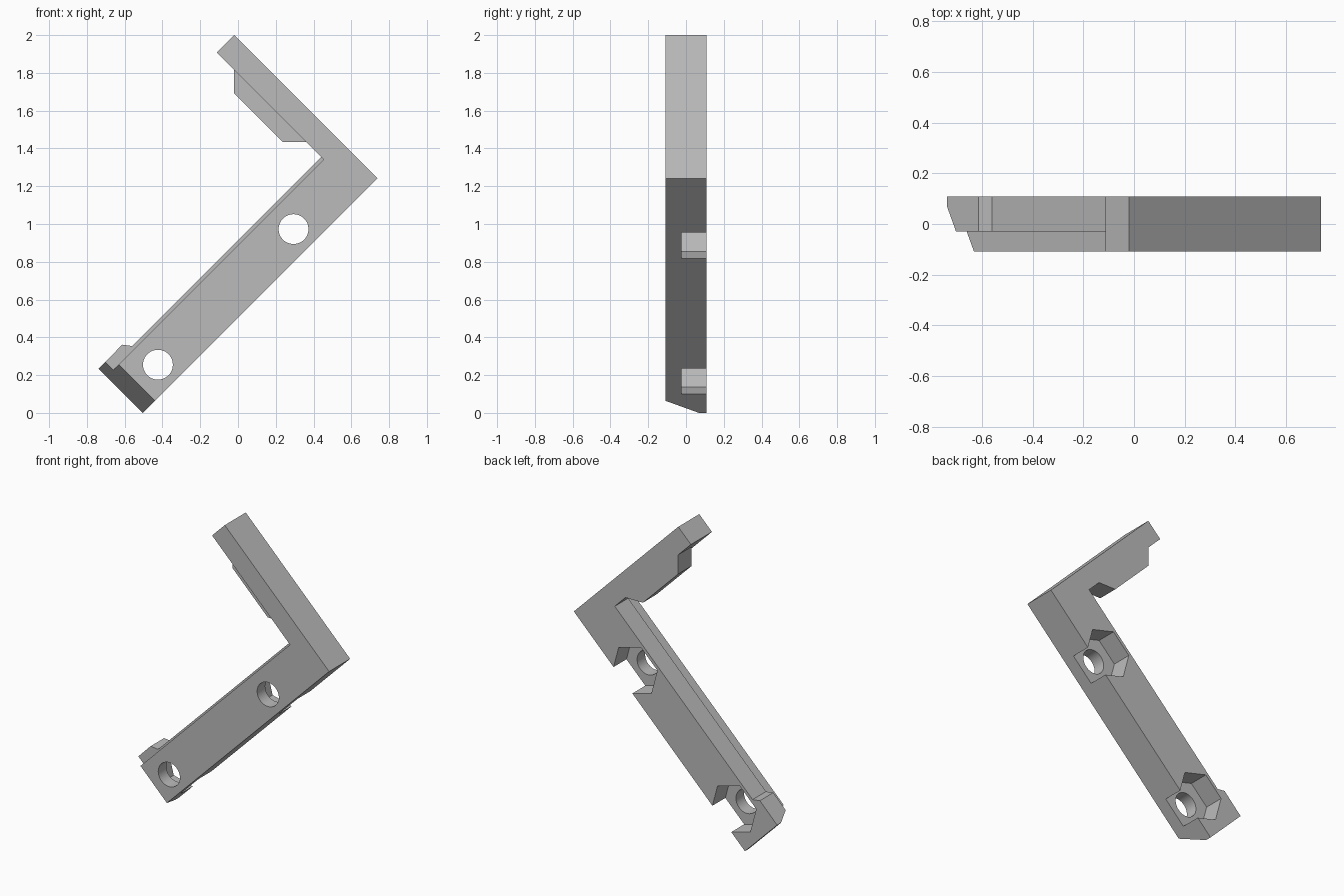
import bpy, bmesh, math

if "Cube" in bpy.data.objects:
    bpy.data.objects.remove(bpy.data.objects["Cube"], do_unlink=True)

FRONT, BACK, STEP, POCKET = -0.109, 0.109, -0.03, -0.025

grey = bpy.data.materials.new("plain grey")
grey.use_nodes = True
grey.diffuse_color = (0.5, 0.5, 0.5, 1)
grey.node_tree.nodes["Principled BSDF"].inputs["Base Color"].default_value = grey.diffuse_color


def loft(name, near, far):
    """Closed solid between two matching loops of points."""
    bm = bmesh.new()
    a = [bm.verts.new(p) for p in near]
    b = [bm.verts.new(p) for p in far]
    bm.faces.new(a)
    bm.faces.new(b[::-1])
    for i in range(len(a)):
        j = (i + 1) % len(a)
        bm.faces.new((a[i], b[i], b[j], a[j]))
    bmesh.ops.recalc_face_normals(bm, faces=bm.faces)
    mesh = bpy.data.meshes.new(name)
    bm.to_mesh(mesh)
    bm.free()
    mesh.materials.append(grey)
    obj = bpy.data.objects.new(name, mesh)
    bpy.context.collection.objects.link(obj)
    return obj


def prism(name, outline, y0, y1):
    return loft(name, [(x, y0, z) for x, z in outline], [(x, y1, z) for x, z in outline])


def polygon(cx, cz, radius, sides, turn=0.0):
    angles = [turn + math.tau * i / sides for i in range(sides)]
    return [(cx + radius * math.cos(t), cz + radius * math.sin(t)) for t in angles]


# L-shaped bracket with gusset under the upper arm and a lip at the lower end
bracket = prism("angle_bracket", [
    (-0.504, 0), (0.738, 1.242), (-0.02, 2), (-0.112, 1.908), (-0.02, 1.816),
    (-0.02, 1.69), (0.237, 1.433), (0.363, 1.433), (0.441, 1.355),
    (-0.56, 0.354), (-0.613, 0.361), (-0.738, 0.234)], FRONT, BACK)

# Front rebate along the inner edges
cutters = [prism("rebate_cutter", [(0.454, 1.342), (-0.946, -0.058), (-0.946, 2.742)],
                 FRONT - 0.1, STEP)]

# Slanted lower end: s runs along the arm, d across it
slant = [(-0.31, -0.2), (-0.599, 0.2), (-0.9, 0.2), (-0.9, -0.2)]
cutters.append(loft("end_cutter", *[
    [((s - d) / 2, y, (s + d) / 2) for s, y in slant] for d in (0.3, 1.2)]))

# Bolt holes with hexagonal nut pockets open to the outer edge
for cx, cz in ((0.294, 0.973), (-0.424, 0.255)):
    cutters.append(prism("pocket_cutter", polygon(cx, cz, 0.168, 6, math.pi / 4),
                         POCKET, BACK + 0.1))
    cutters.append(prism("hole_cutter", polygon(cx, cz, 0.079, 48),
                         FRONT - 0.1, BACK + 0.1))

bpy.ops.object.select_all(action='DESELECT')
bpy.context.view_layer.objects.active = bracket
bracket.select_set(True)
for cutter in cutters:
    cutter.hide_render = True
    mod = bracket.modifiers.new("cut", 'BOOLEAN')
    mod.operation = 'DIFFERENCE'
    mod.solver = 'EXACT'
    mod.object = cutter
    bpy.ops.object.modifier_apply(modifier=mod.name)
    bpy.data.objects.remove(cutter, do_unlink=True)

bpy.ops.object.shade_smooth_by_angle(angle=math.radians(20))
